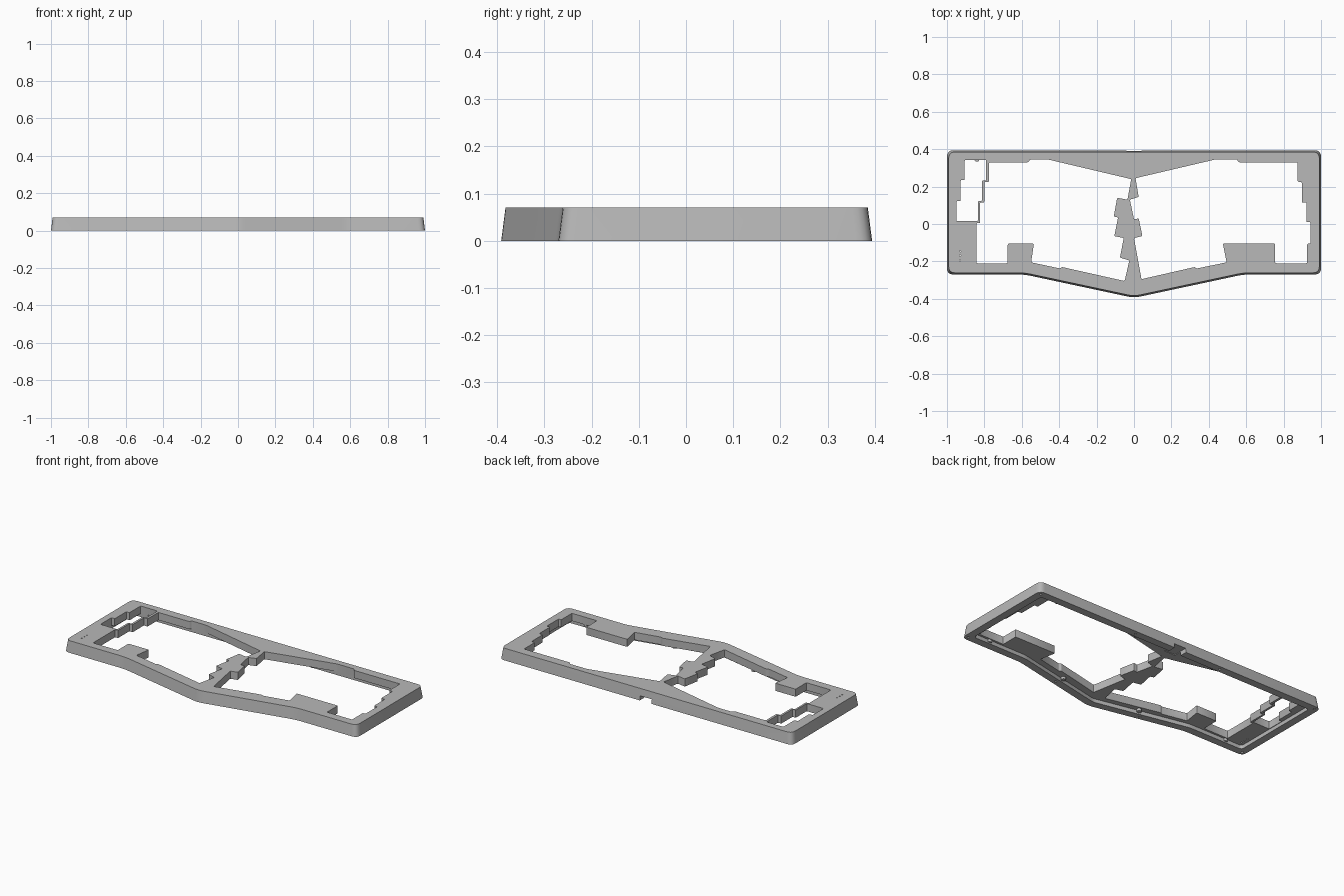
import bpy, bmesh, math
from mathutils import Vector

cube = bpy.data.objects.get("Cube")
if cube:
    bpy.data.objects.remove(cube)

HEIGHT = 0.07
PLATE_UNDERSIDE = 0.023
RIM = 0.047

grey = bpy.data.materials.new("case grey")
grey.use_nodes = True
colour = (0.48, 0.48, 0.48, 1)
grey.diffuse_color = colour
grey.node_tree.nodes["Principled BSDF"].inputs["Base Color"].default_value = colour


def rounded(points, radius, steps=5):
    """Replace each corner of a closed outline with a small curve."""
    result = []
    for i, point in enumerate(points):
        corner = Vector(point)
        before = Vector(points[i - 1]) - corner
        after = Vector(points[(i + 1) % len(points)]) - corner
        cut = min(radius, before.length * 0.4, after.length * 0.4)
        start = corner + before.normalized() * cut
        end = corner + after.normalized() * cut
        for s in range(steps + 1):
            t = s / steps
            result.append(start * (1 - t) ** 2 + corner * 2 * t * (1 - t) + end * t * t)
    return result


def case_outline(inset, radius):
    """Wide outline with a shallow point at the front middle."""
    side, front, back = 1 - inset, -0.27 + inset, 0.394 - inset
    half = [(0.585, front), (side, front), (side, back)]
    mirrored = [(-x, y) for x, y in reversed(half)]
    return rounded([(0, -0.395 + inset)] + half + mirrored, radius)


def prism(name, lower, upper, bottom, top):
    """Solid between two matching outlines."""
    bm = bmesh.new()
    low = [bm.verts.new((p[0], p[1], bottom)) for p in lower]
    high = [bm.verts.new((p[0], p[1], top)) for p in upper]
    bm.faces.new(low)
    bm.faces.new(high)
    for i in range(len(low)):
        j = (i + 1) % len(low)
        bm.faces.new((low[i], low[j], high[j], high[i]))
    bmesh.ops.recalc_face_normals(bm, faces=bm.faces)
    mesh = bpy.data.meshes.new(name)
    bm.to_mesh(mesh)
    bm.free()
    mesh.materials.append(grey)
    obj = bpy.data.objects.new(name, mesh)
    bpy.context.collection.objects.link(obj)
    return obj


def straight(name, outline, bottom, top):
    return prism(name, outline, outline, bottom, top)


def circle(x, y, radius, sides=16):
    turns = [2 * math.pi * i / sides for i in range(sides)]
    return [(x + radius * math.cos(a), y + radius * math.sin(a)) for a in turns]


def carve(target, cutter):
    cutter.hide_render = True
    modifier = target.modifiers.new("cut", 'BOOLEAN')
    modifier.operation = 'DIFFERENCE'
    modifier.solver = 'EXACT'
    modifier.object = cutter
    bpy.context.view_layer.objects.active = target
    bpy.ops.object.modifier_apply(modifier=modifier.name)
    bpy.data.objects.remove(cutter)


# Case body with slightly leaning walls
case = prism("keyboard_case_frame", case_outline(0, 0.035),
             case_outline(0.009, 0.035), 0, HEIGHT)

# Hollow underside inside the rim
carve(case, straight("underside_pocket", case_outline(RIM, 0.02), -0.1, PLATE_UNDERSIDE))

# Key openings, stepped to follow the staggered key rows
left_keys = [
    (-0.775, 0.33), (-0.565, 0.33), (-0.555, 0.345), (-0.46, 0.345),
    (-0.015, 0.24), (-0.035, 0.13), (-0.09, 0.14), (-0.108, 0.04),
    (-0.085, 0.035), (-0.105, -0.065), (-0.055, -0.075), (-0.075, -0.18),
    (-0.025, -0.195), (-0.05, -0.305), (-0.385, -0.23), (-0.395, -0.238),
    (-0.55, -0.205), (-0.535, -0.105), (-0.675, -0.105), (-0.675, -0.21),
    (-0.843, -0.21), (-0.843, 0.005), (-0.823, 0.005), (-0.823, 0.115),
    (-0.8, 0.115), (-0.8, 0.225), (-0.775, 0.225)]
right_keys = [
    (0.008, 0.245), (0.435, 0.345), (0.55, 0.345), (0.56, 0.33),
    (0.875, 0.33), (0.875, 0.225), (0.897, 0.225), (0.897, 0.115),
    (0.922, 0.115), (0.922, 0.01), (0.944, 0.01), (0.944, -0.105),
    (0.926, -0.105), (0.926, -0.21), (0.755, -0.21), (0.755, -0.105),
    (0.475, -0.105), (0.495, -0.205), (0.335, -0.238), (0.325, -0.23),
    (0.04, -0.295), (0, -0.075), (0.045, -0.065), (0.025, 0.03),
    (0, 0.025), (-0.022, 0.13), (0.025, 0.145)]
edge_keys = [
    (-0.905, 0.343), (-0.79, 0.343), (-0.79, 0.232), (-0.813, 0.232),
    (-0.813, 0.122), (-0.835, 0.122), (-0.835, 0.015), (-0.95, 0.015),
    (-0.95, 0.122), (-0.927, 0.122), (-0.927, 0.235), (-0.905, 0.235)]
for outline in (left_keys, right_keys, edge_keys):
    carve(case, straight("key_opening", rounded(outline, 0.006, 2), -0.1, 0.2))

# Cable notch through the bottom of the back rim
notch = [(-0.04, 0.3), (0.04, 0.3), (0.04, 0.5), (-0.04, 0.5)]
carve(case, straight("cable_notch", rounded(notch, 0.006, 2), -0.1, PLATE_UNDERSIDE + 0.004))

# Three indicator holes
for i in range(3):
    carve(case, straight("indicator_hole", circle(-0.93, -0.145 - 0.025 * i, 0.004, 8), -0.1, 0.2))

# Screw holes under the rim
for x, y in ((0.975, -0.245), (0.975, 0.37), (0.3, 0.37), (0.3, -0.308)):
    for side in (-1, 1):
        carve(case, straight("screw_hole", circle(side * x, y, 0.007, 12), -0.05, 0.03))

# Mounting bosses along the front and back of the pocket
parts = [case]
for x, y in ((0.84, -0.227), (0.27, -0.278), (0.84, 0.347), (0.27, 0.343)):
    for side, label in ((-1, "right"), (1, "left")):
        parts.append(straight("mounting_boss_" + label, circle(side * x, y, 0.014),
                              0.008, PLATE_UNDERSIDE + 0.005))

# Smooth the rounded corners and keep the edges crisp
for part in parts:
    part.data.shade_smooth()
    part.data.set_sharp_from_angle(angle=math.radians(30))
